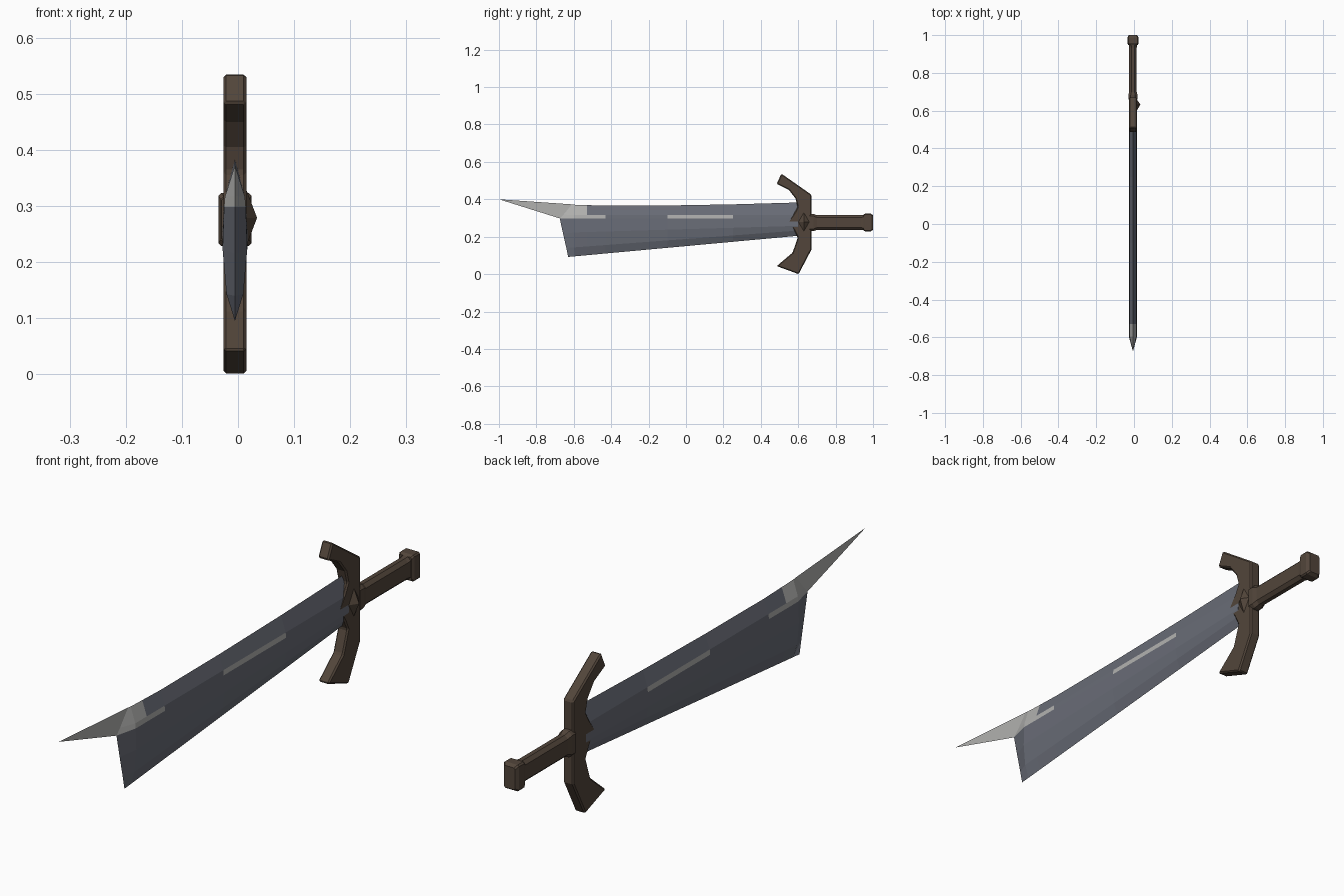
import bpy, bmesh
from mathutils import Vector

if "Cube" in bpy.data.objects:
    bpy.data.objects.remove(bpy.data.objects["Cube"])

CX = -0.0055   # mid plane of the weapon
GZ = 0.276     # grip axis height


def material(name, rgb):
    m = bpy.data.materials.new(name)
    m.diffuse_color = (*rgb, 1)
    m.use_nodes = True
    m.node_tree.nodes["Principled BSDF"].inputs["Base Color"].default_value = m.diffuse_color
    return m


steel = material("blue grey steel", (0.14, 0.15, 0.182))
bright = material("bright steel", (0.44, 0.44, 0.43))
brown = material("dark brown", (0.085, 0.060, 0.043))


def finish(name, bm, mats, normals=True):
    if normals:
        bmesh.ops.recalc_face_normals(bm, faces=bm.faces)
    me = bpy.data.meshes.new(name)
    bm.to_mesh(me)
    bm.free()
    for m in mats:
        me.materials.append(m)
    ob = bpy.data.objects.new(name, me)
    bpy.context.collection.objects.link(ob)
    return ob


def loft(name, rings, mat):
    """Chamfered rectangles along y: (y, half width, half height, chamfer)."""
    bm = bmesh.new()
    loops = []
    for y, w, h, c in rings:
        pts = [(w, h - c), (w - c, h), (c - w, h), (-w, h - c),
               (-w, c - h), (c - w, -h), (w - c, -h), (w, c - h)]
        loops.append([bm.verts.new((CX + px, y, GZ + pz)) for px, pz in pts])
    for a, b in zip(loops, loops[1:]):
        for i in range(8):
            j = (i + 1) % 8
            bm.faces.new((a[i], a[j], b[j], b[i]))
    bm.faces.new(loops[0])
    bm.faces.new(loops[-1])
    return finish(name, bm, [mat])


# Blade: stations along y, levels from cutting edge to spine
stations = [(0.60, 0.383), (0.25, 0.373), (-0.10, 0.367),
            (-0.43, 0.366), (-0.53, 0.369), (-0.595, 0.371)]
widths = [0, 0.015, 0.022, 0.0195, 0.018, 0]
end_edge = [(-0.63, 0.092), (-0.64, 0.14), (-0.657, 0.215),
            (-0.675, 0.298), (-0.655, 0.318), (-0.61, 0.373)]
bm = bmesh.new()
tip_col = [bm.verts.new((CX, y, z)) for y, z in end_edge]
sides = {1: [], -1: []}
for y, top in stations:
    low = 0.205 + (y - 0.6) * 0.0919
    t = (0.6 - y) / 1.2
    zs = [low, low + 0.028 + 0.02 * t, 0.258 - 0.035 * t, 0.298, 0.316, top]
    cut, spine = bm.verts.new((CX, y, low)), bm.verts.new((CX, y, top))
    for s in sides:
        mid = [bm.verts.new((CX + s * widths[k], y, zs[k])) for k in range(1, 5)]
        sides[s].append([cut] + mid + [spine])
for s, cols in sides.items():
    cols = cols + [tip_col]
    for i in range(len(cols) - 1):
        for k in range(5):
            f = bm.faces.new((cols[i][k], cols[i][k + 1],
                              cols[i + 1][k + 1], cols[i + 1][k]))
            # Bright worn patches near the notch and along the ridge
            if (k == 3 and i in (1, 3, 4, 5)) or (k == 4 and i >= 4):
                f.material_index = 1
bm.faces.new([c for c in sides[1][0]] + sides[-1][0][4:0:-1])
finish("blade", bm, [steel, bright])

# Flat prong in front of the notch
bm = bmesh.new()
vs = [bm.verts.new((CX, y, z)) for y, z in
      [(-0.61, 0.373), (-1.0, 0.40), (-0.675, 0.298), (-0.655, 0.318)]]
bm.faces.new(vs)
finish("blade_prong", bm, [bright])

# Cross guard: side outline (y, z) extruded across x
outline = [(0.51, 0.537), (0.67, 0.425), (0.67, 0.13), (0.602, 0.0),
           (0.485, 0.043), (0.57, 0.115), (0.597, 0.195), (0.578, 0.235),
           (0.545, 0.28), (0.578, 0.325), (0.597, 0.36), (0.585, 0.405),
           (0.55, 0.45), (0.485, 0.483)]
bm = bmesh.new()
face = bm.faces.new([bm.verts.new((CX - 0.0205, y, z)) for y, z in outline])
new = bmesh.ops.extrude_face_region(bm, geom=[face])["geom"]
bmesh.ops.translate(bm, vec=Vector((0.041, 0, 0)),
                    verts=[v for v in new if isinstance(v, bmesh.types.BMVert)])
guard = finish("cross_guard", bm, [brown])
bev = guard.modifiers.new("chamfer", 'BEVEL')
bev.width = 0.005
bev.segments = 1
bev.limit_method = 'ANGLE'

# Raised diamond stud on one side of the guard
bm = bmesh.new()
base = [bm.verts.new((0.0145, y, z)) for y, z in
        [(0.60, 0.279), (0.63, 0.228), (0.66, 0.279), (0.63, 0.33)]]
apex = bm.verts.new((0.034, 0.632, 0.279))
bm.faces.new(base)
for i in range(4):
    bm.faces.new((base[i], base[(i + 1) % 4], apex))
finish("guard_stud", bm, [brown])

# Grip with flared ends, then pommel
loft("grip", [(0.66, 0.024, 0.046, 0.012), (0.682, 0.024, 0.046, 0.012),
              (0.70, 0.020, 0.039, 0.012), (0.935, 0.020, 0.039, 0.012),
              (0.96, 0.023, 0.043, 0.012)], brown)
loft("pommel", [(0.948, 0.025, 0.041, 0.005), (0.957, 0.0295, 0.047, 0.005),
                (0.988, 0.0295, 0.047, 0.005), (1.0, 0.022, 0.039, 0.005)], brown)
